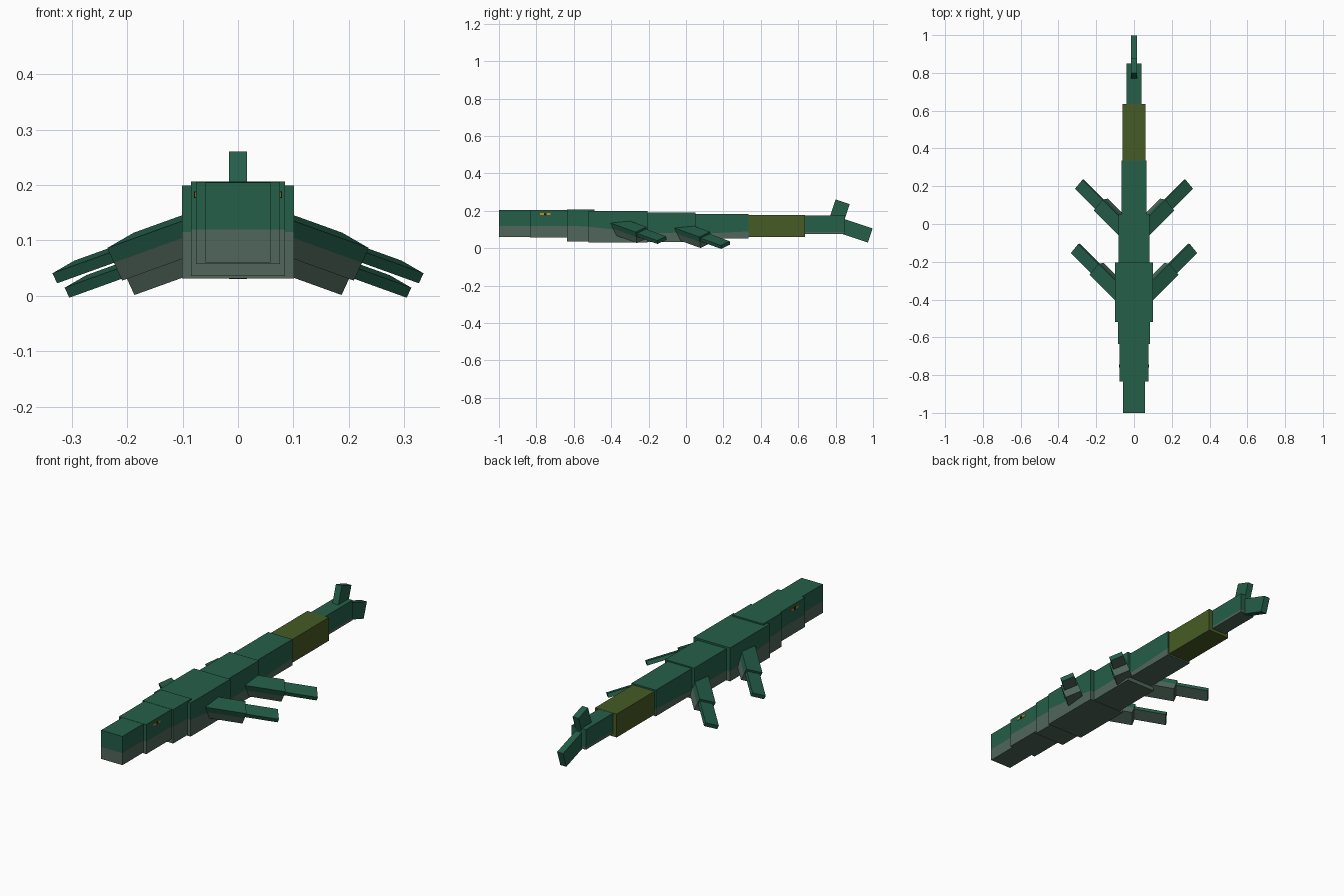
import bpy
import bmesh
from mathutils import Vector, Matrix

cube = bpy.data.objects.get("Cube")
if cube:
    bpy.data.objects.remove(cube, do_unlink=True)


def material(name, rgb):
    m = bpy.data.materials.new(name)
    m.use_nodes = True
    m.diffuse_color = (*rgb, 1)
    bsdf = next(n for n in m.node_tree.nodes if n.type == 'BSDF_PRINCIPLED')
    bsdf.inputs["Base Color"].default_value = (*rgb, 1)
    bsdf.inputs["Roughness"].default_value = 0.9
    return m


GREEN = material("deep green", (0.018, 0.113, 0.067))
GREY = material("grey green belly", (0.08, 0.133, 0.105))
OLIVE = material("olive", (0.062, 0.105, 0.018))
AMBER = material("amber", (0.6, 0.27, 0.02))
DARK = material("dark pupil", (0.01, 0.015, 0.012))


def box(name, centre, axes, size, mat, belly=None):
    """Oriented box; belly = (point, normal) paints everything below that plane."""
    bm = bmesh.new()
    bmesh.ops.create_cube(bm, size=1)
    rot = Matrix(axes).transposed().to_4x4()
    bm.transform(Matrix.Translation(centre) @ rot @ Matrix.Diagonal((*size, 1)))
    bmesh.ops.recalc_face_normals(bm, faces=bm.faces)
    if belly:
        point, normal = Vector(belly[0]), Vector(belly[1])
        bmesh.ops.bisect_plane(bm, geom=bm.verts[:] + bm.edges[:] + bm.faces[:],
                               plane_co=point, plane_no=normal)
        for f in bm.faces:
            below = (f.calc_center_median() - point).dot(normal) < 1e-5
            f.material_index = int(below)
    mesh = bpy.data.meshes.new(name)
    bm.to_mesh(mesh)
    bm.free()
    mesh.materials.append(mat)
    mesh.materials.append(GREY)
    obj = bpy.data.objects.new(name, mesh)
    bpy.context.collection.objects.link(obj)
    return obj


WORLD = ((1, 0, 0), (0, 1, 0), (0, 0, 1))


def segment(name, half, y0, y1, z0, z1, line=None, mat=GREEN):
    """Body block; line = belly height at its front and back."""
    belly = None
    if line:
        slope = (line[1] - line[0]) / (y1 - y0)
        belly = ((0, y0, line[0]), Vector((0, -slope, 1)).normalized())
    box(name, Vector((0, (y0 + y1) / 2, (z0 + z1) / 2)), WORLD,
        (2 * half, y1 - y0, z1 - z0), mat, belly)


# Head and trunk, from snout to tail
segment("snout", 0.059, -1.0, -0.83, 0.06, 0.204, (0.12, 0.12))
segment("head", 0.076, -0.835, -0.63, 0.057, 0.205, (0.12, 0.12))
segment("neck", 0.085, -0.635, -0.49, 0.036, 0.206, (0.12, 0.115))
segment("chest", 0.101, -0.52, -0.205, 0.031, 0.199, (0.115, 0.08))
segment("waist", 0.081, -0.21, 0.05, 0.033, 0.19, (0.08, 0.085))
segment("hips", 0.067, 0.045, 0.335, 0.053, 0.184, (0.075, 0.09))
segment("tail_base", 0.06, 0.33, 0.635, 0.06, 0.177, None, OLIVE)
segment("tail_end", 0.04, 0.63, 0.85, 0.075, 0.176, (0.087, 0.087))


# Tail fins
def fin(name, start, end, width):
    a, b = Vector((0, *start)), Vector((0, *end))
    along = (b - a).normalized()
    x = Vector((1, 0, 0))
    box(name, (a + b) / 2, (x, along, x.cross(along)),
        (0.033, (b - a).length, width), GREEN)


fin("upper_tail_fin", (0.805, 0.15), (0.8375, 0.248), 0.08)
fin("lower_tail_fin", (0.82, 0.123), (0.985, 0.068), 0.08)


# Legs: each is a thick thigh and a flat foot sharing one tilt
def limb(name, side, tip, length, width, thick, paint):
    along = Vector((0.685, 0.685, -0.247)).normalized()
    across = Vector((0.606, -0.712, -0.348))
    across = (across - along * across.dot(along)).normalized()
    up = across.cross(along)
    centre = Vector(tip) - along * length / 2 - up * thick / 2
    paint_at = centre + up * thick * paint
    axes = [along, across, up]
    if side < 0:
        flip = Vector((-1, 1, 1))
        axes = [a * flip for a in axes]
        axes[1] = -axes[1]
        centre, paint_at = centre * flip, paint_at * flip
    box(name, centre, axes, (length, width, thick), GREEN, (paint_at, axes[2]))


for place, shift in (("front", Vector((0, 0, 0))), ("rear", Vector((-0.022, 0.34, -0.026)))):
    for label, side in (("left", 1), ("right", -1)):
        limb(f"{place}_{label}_thigh", side, Vector((0.212, -0.24, 0.1)) + shift,
             0.21, 0.08, 0.065, 0.05)
        limb(f"{place}_{label}_foot", side, Vector((0.315, -0.13, 0.052)) + shift,
             0.19, 0.066, 0.02, -0.5)

# Eyes
for label, side in (("left", 1), ("right", -1)):
    box(f"{label}_eye", Vector((side * 0.076, -0.752, 0.182)), WORLD,
        (0.004, 0.055, 0.01), AMBER)
    box(f"{label}_pupil", Vector((side * 0.0765, -0.752, 0.182)), WORLD,
        (0.006, 0.014, 0.012), DARK)
